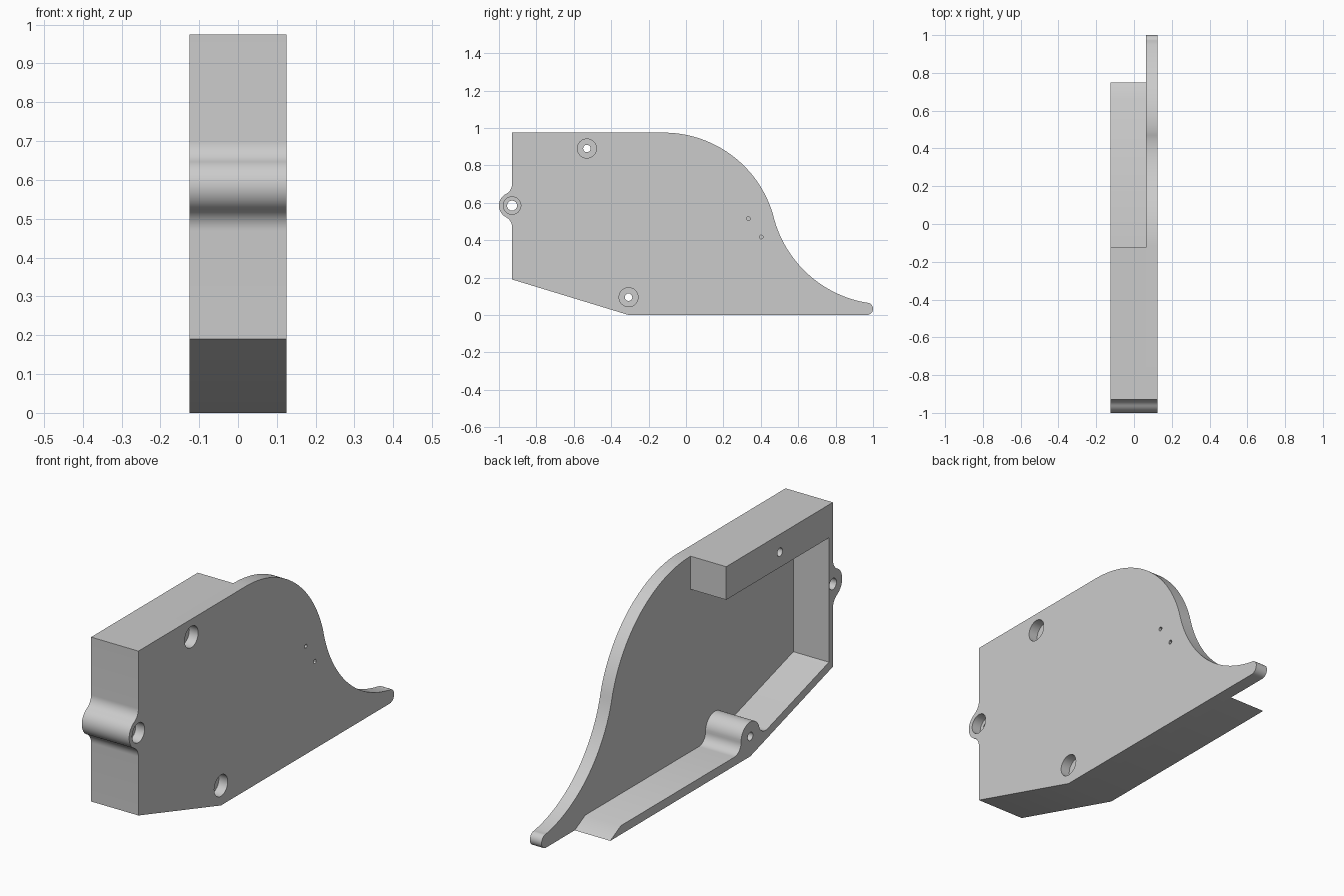
import bpy, bmesh, math

if "Cube" in bpy.data.objects:
    bpy.data.objects.remove(bpy.data.objects["Cube"])

grey = bpy.data.materials.new("plain grey")
grey.diffuse_color = (0.6, 0.6, 0.6, 1)
grey.use_nodes = True
grey.node_tree.nodes["Principled BSDF"].inputs["Base Color"].default_value = grey.diffuse_color


def arc(cy, cz, r, a0, a1, n=16):
    """Points of an arc in the y-z plane, angles in degrees."""
    return [(cy + r * math.cos(math.radians(a0 + (a1 - a0) * i / n)),
             cz + r * math.sin(math.radians(a0 + (a1 - a0) * i / n))) for i in range(n + 1)]


def extrude(name, pts, x0, x1):
    """Solid made by sweeping a y-z profile along x."""
    bm = bmesh.new()
    face = bm.faces.new([bm.verts.new((x0, y, z)) for y, z in pts])
    res = bmesh.ops.extrude_face_region(bm, geom=[face])
    new = [v for v in res["geom"] if isinstance(v, bmesh.types.BMVert)]
    bmesh.ops.translate(bm, verts=new, vec=(x1 - x0, 0, 0))
    bmesh.ops.recalc_face_normals(bm, faces=bm.faces)
    me = bpy.data.meshes.new(name)
    bm.to_mesh(me)
    bm.free()
    me.materials.append(grey)
    ob = bpy.data.objects.new(name, me)
    bpy.context.collection.objects.link(ob)
    return ob


def combine(target, tool, operation):
    """Apply a boolean and discard the tool."""
    mod = target.modifiers.new("combine", 'BOOLEAN')
    mod.object, mod.operation, mod.solver = tool, operation, 'EXACT'
    bpy.context.view_layer.objects.active = target
    bpy.ops.object.modifier_apply(modifier=mod.name)
    bpy.data.objects.remove(tool)


XL, XM, XR = -0.125, 0.063, 0.125   # open side, inside of plate, outside of plate
TOP, FRONT = 0.975, -0.93

# Front edge with its rounded ear, from top to bottom, then the sloped corner
ear_z, ear_r, fil = 0.585, 0.07, 0.06
h = math.sqrt((ear_r + fil) ** 2 - fil ** 2)
t = math.degrees(math.atan2(h, fil))
front_edge = ([(FRONT, TOP)]
              + arc(FRONT - fil, ear_z + h, fil, 0, -t, 10)
              + arc(FRONT, ear_z, ear_r, 180 - t, 180 + t, 24)[1:-1]
              + arc(FRONT - fil, ear_z - h, fil, t, 0, 10)
              + [(FRONT, 0.19), (-0.307, 0)])

# Side plate: sweeping S-shaped back edge ending in a rounded tip
a = math.degrees(math.atan2(0.155, 0.59))
plate_pts = (front_edge
             + arc(0.967, 0.033, 0.033, -90, 81, 14)
             + arc(1.07, 0.678, 0.621, 260.7, 180 + a, 32)
             + arc(-0.12, 0.365, 0.61, a, 90, 36)[1:])
body = extrude("side_cover", plate_pts, XM, XR)

# Surrounding wall: bottom lip, boss with fillets, sloped wall, front wall, top block
slope = 163.0
s = math.radians(slope)
by, bz, br, bf = -0.307, 0.095, 0.07, 0.05
d = br + bf
wall_pts = (front_edge
            + [(0.75, 0), (0.67, 0.042)]
            + arc(by + d, bz - 0.003, bf, -90, -180, 10)
            + arc(by, bz, br, 0, slope, 24)[1:-1]
            + arc(by + d * math.cos(s), bz + d * math.sin(s), bf, slope - 180, slope - 270, 10)
            + [(-0.9, 0.223), (-0.9, 0.817), (-0.125, 0.817), (-0.125, TOP)])
wall = extrude("surrounding_wall", wall_pts, XL, XM)
combine(body, wall, 'UNION')

# Screw holes with wide recesses on the plate side
for y, z, r, recess in [(-0.53, 0.89, 0.02, 0.051), (by, bz, 0.02, 0.051),
                        (FRONT, ear_z, 0.027, 0.047)]:
    combine(body, extrude("hole", arc(y, z, r, 0, 337.5, 15), -0.2, 0.2), 'DIFFERENCE')
    combine(body, extrude("recess", arc(y, z, recess, 0, 348.75, 31), 0.078, 0.2), 'DIFFERENCE')

# Two small blind pin holes
for y, z in [(0.333, 0.515), (0.402, 0.417)]:
    combine(body, extrude("pin_hole", arc(y, z, 0.01, 0, 330, 11), 0.095, 0.2), 'DIFFERENCE')

bpy.ops.object.select_all(action='DESELECT')
body.select_set(True)
bpy.context.view_layer.objects.active = body
bpy.ops.object.shade_smooth_by_angle(angle=math.radians(30))
